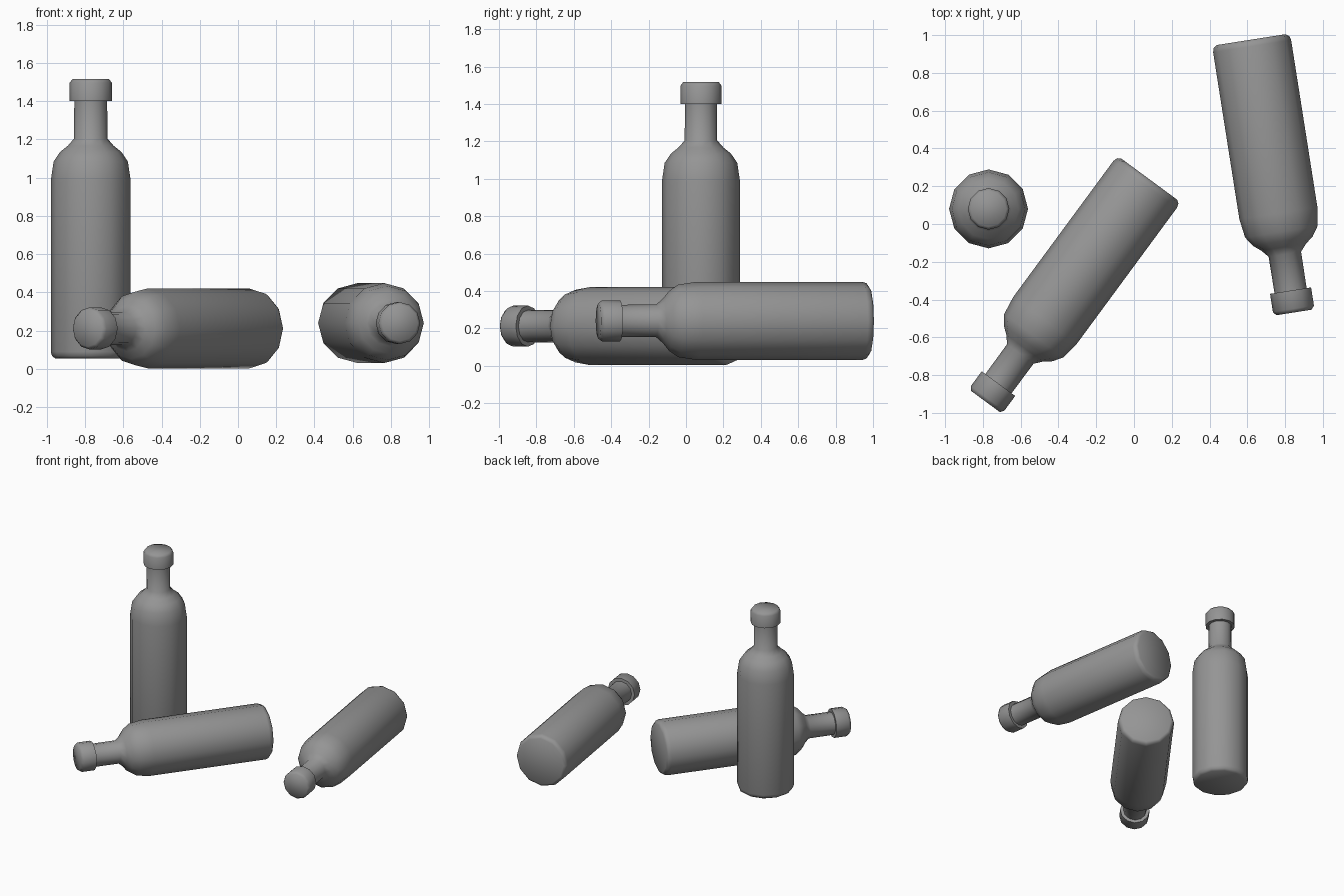
import bpy, bmesh, math
from mathutils import Matrix

cube = bpy.data.objects.get("Cube")
if cube:
    bpy.data.objects.remove(cube, do_unlink=True)

grey = bpy.data.materials.new("plain grey")
grey.use_nodes = True
COLOUR = (0.3, 0.3, 0.3, 1)
grey.diffuse_color = COLOUR
grey.node_tree.nodes["Principled BSDF"].inputs["Base Color"].default_value = COLOUR

SIDES = 12
# (radius, height) profiles from the base upwards
BODY = [(0.185, 0), (0.202, 0.012), (0.209, 0.035), (0.209, 0.93), (0.194, 1.03),
        (0.16, 1.08), (0.12, 1.112), (0.087, 1.15), (0.086, 1.36)]
CAP = [(0.086, 1.345), (0.11, 1.345), (0.11, 1.442), (0.095, 1.462)]


def lathe(name, profile, matrix):
    """Spin a profile into a closed solid of SIDES sides."""
    bm = bmesh.new()
    rings = []
    for r, z in profile:
        rings.append([bm.verts.new((r * math.cos(math.tau * i / SIDES),
                                    r * math.sin(math.tau * i / SIDES), z))
                      for i in range(SIDES)])
    for a, b in zip(rings, rings[1:]):
        for i in range(SIDES):
            j = (i + 1) % SIDES
            bm.faces.new((a[i], a[j], b[j], b[i]))
    bm.faces.new(rings[0][::-1])
    bm.faces.new(rings[-1])
    bmesh.ops.recalc_face_normals(bm, faces=bm.faces)
    mesh = bpy.data.meshes.new(name)
    bm.to_mesh(mesh)
    bm.free()
    mesh.materials.append(grey)
    obj = bpy.data.objects.new(name, mesh)
    obj.matrix_world = matrix
    bpy.context.collection.objects.link(obj)
    bpy.ops.object.select_all(action="DESELECT")
    obj.select_set(True)
    bpy.context.view_layer.objects.active = obj
    bpy.ops.object.shade_smooth_by_angle(angle=math.radians(65))


def bottle(name, matrix):
    lathe(name + "_bottle_body", BODY, matrix)
    lathe(name + "_bottle_cap", CAP, matrix)


def lying(base, tip):
    """Placement for a bottle on its side, from base centre towards its cap."""
    heading = math.atan2(tip[1] - base[1], tip[0] - base[0])
    return (Matrix.Translation(base) @ Matrix.Rotation(heading, 4, "Z")
            @ Matrix.Rotation(math.pi / 2, 4, "Y"))


# One upright bottle and two lying on their sides
bottle("standing", Matrix.Translation((-0.77, 0.08, 0.055)))
bottle("middle_lying", lying((0.08, 0.238, 0.212), (-0.783, -0.934)))
bottle("left_lying", lying((0.62, 0.976, 0.24), (0.847, -0.468)))
